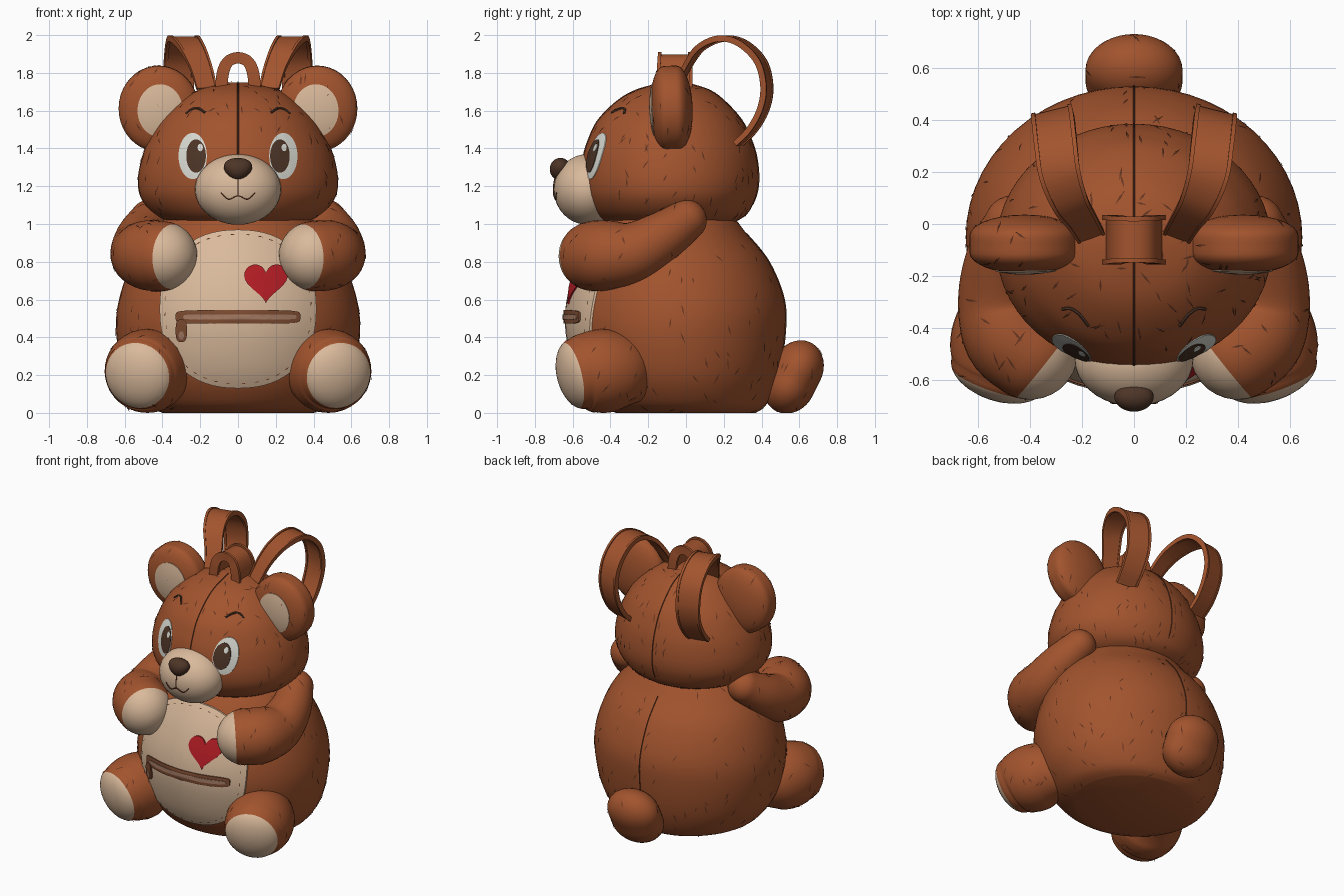
import bpy, math, random
from mathutils import Vector
from mathutils.bvhtree import BVHTree

if "Cube" in bpy.data.objects:
    bpy.data.objects.remove(bpy.data.objects["Cube"])

random.seed(4)
TAU = math.tau


def material(name, r, g, b):
    m = bpy.data.materials.new(name)
    m.diffuse_color = (r, g, b, 1)
    m.use_nodes = True
    m.node_tree.nodes["Principled BSDF"].inputs["Base Color"].default_value = m.diffuse_color
    return m


BROWN = material("brown_fur", 0.36, 0.088, 0.027)
CREAM = material("cream_felt", 0.70, 0.49, 0.33)
DARK = material("dark_brown", 0.075, 0.035, 0.02)
FLICK = material("fur_stroke", 0.13, 0.035, 0.014)
WHITE = material("eye_white", 0.70, 0.70, 0.65)
RED = material("heart_red", 0.45, 0.012, 0.018)
ZIP = material("zip_brown", 0.20, 0.07, 0.03)
TAN = material("zip_teeth", 0.36, 0.19, 0.12)


def make(name, verts, faces, mats, idx=None, angle=40):
    me = bpy.data.meshes.new(name)
    me.from_pydata([(v[0], v[1], max(v[2], 0)) for v in verts], [], faces)
    for m in mats:
        me.materials.append(m)
    if idx:
        me.polygons.foreach_set("material_index", idx)
    me.shade_smooth()
    me.set_sharp_from_angle(angle=math.radians(angle))
    ob = bpy.data.objects.new(name, me)
    bpy.context.collection.objects.link(ob)
    return ob


def spline(pts, n):
    """Catmull-Rom samples through points of any dimension."""
    p = [pts[0]] + list(pts) + [pts[-1]]
    out = []
    for i in range(len(pts) - 1):
        for k in range(n):
            t = k / n
            out.append([0.5 * (2 * b + (c - a) * t + (2 * a - 5 * b + 4 * c - d) * t * t
                               + (3 * b - a - 3 * c + d) * t ** 3)
                        for a, b, c, d in zip(*p[i:i + 4])])
    return out + [list(pts[-1])]


def circle(n, u=1, v=1):
    return [(u * math.cos(TAU * i / n), v * math.sin(TAU * i / n)) for i in range(n)]


def skin(name, rings, mats, tip_ring=9999, angle=40):
    """Bridge equal rings, fill both ends, second material from tip_ring on."""
    n = len(rings[0])
    faces, idx = [tuple(range(n))[::-1]], [0]
    for i in range(len(rings) - 1):
        for j in range(n):
            k = (j + 1) % n
            faces.append((i * n + j, i * n + k, (i + 1) * n + k, (i + 1) * n + j))
            idx.append(int(i >= tip_ring))
    faces.append(tuple(range((len(rings) - 1) * n, len(rings) * n)))
    idx.append(int(tip_ring < 9999))
    return make(name, [v for r in rings for v in r], faces, mats, idx, angle)


def lathe(name, rows, mat, n=56):
    """Rows of z, x radius, y radius, y centre."""
    return skin(name, [[(rx * u, yc + ry * v, z) for u, v in circle(n)]
                       for z, rx, ry, yc in spline(rows, 5)], [mat])


def tube(name, pts, section, mats, ref, caps=(0, 0), n=6, tip=None):
    """Sweep a section along x, y, z, radius points with domed ends."""
    s, K = spline(pts, n), 8
    P = [Vector(q[:3]) for q in s]
    T = [(P[min(i + 1, len(P) - 1)] - P[max(i - 1, 0)]).normalized() for i in range(len(P))]
    items = [(P[i], T[i], s[i][3]) for i in range(len(P))]
    dome = [math.radians(87 * (k + 1) / K) for k in range(K)]
    r0, r1 = s[0][3], s[-1][3]
    start = [(P[0] - T[0] * r0 * caps[0] * math.sin(a), T[0], r0 * math.cos(a)) for a in reversed(dome)]
    end = [(P[-1] + T[-1] * r1 * caps[1] * math.sin(a), T[-1], r1 * math.cos(a)) for a in dome]
    items = (start if caps[0] else []) + items + (end if caps[1] else [])
    rings = []
    for c, t, r in items:
        A = Vector(ref)
        A = (A - t * A.dot(t)).normalized()
        B = t.cross(A)
        rings.append([c + A * (u * r) + B * (v * r) for u, v in section])
    return skin(name, rings, mats, 9999 if tip is None else len(rings) - 1 - K + tip)


def ball(name, loc, size, mat, taper=0):
    rings = []
    for i in range(1, 24):
        a = math.pi * i / 24
        z, r = -math.cos(a), math.sin(a)
        rings.append([(loc[0] + size[0] * r * u * (1 + taper * z), loc[1] + size[1] * r * v,
                       loc[2] + size[2] * z) for u, v in circle(36)])
    return skin(name, rings, [mat])


def bvh(ob):
    return BVHTree.FromPolygons([v.co for v in ob.data.vertices], [p.vertices[:] for p in ob.data.polygons])


def project(tree, x, z, off):
    hit = tree.ray_cast(Vector((x, -2, z)), Vector((0, 1, 0)))[0]
    return Vector((x, (hit.y if hit else -0.45) - off, z))


def oval(cx, cz, rx, rz, p=1.0, n=48):
    f = lambda c: math.copysign(abs(c) ** p, c)
    return [(cx + rx * f(u), cz + rz * f(v)) for u, v in circle(n)]


def patch(name, outline, tree, off, mat, K=7):
    """Thin plate laid on the front of a surface."""
    n = len(outline)
    cx, cz = (sum(c) / n for c in zip(*outline))
    verts = [project(tree, cx, cz, off)]
    for k in range(1, K + 2):
        f, o = min(k / K, 1), off if k <= K else -0.004
        verts += [project(tree, cx + (x - cx) * f, cz + (z - cz) * f, o) for x, z in outline]
    faces = [(0, 1 + j, 1 + (j + 1) % n) for j in range(n)]
    for k in range(K):
        a, b = 1 + k * n, 1 + (k + 1) * n
        faces += [(a + j, b + j, b + (j + 1) % n, a + (j + 1) % n) for j in range(n)]
    return make(name, verts, faces, [mat])


def stroke(name, pts, tree, r, mat):
    path = [(*project(tree, x, z, 0.002), r) for x, z in spline(pts, 4)]
    return tube(name, path, circle(6), [mat], (0, 1, 0.1), n=1)


def dashes(name, items, mat):
    """Flat slivers: position, direction, normal, length, width."""
    v, f = [], []
    for p, d, nrm, l, w in items:
        s, b = nrm.cross(d).normalized() * w, len(v)
        v += [p - d * l / 2, p + s + nrm * 0.004, p + d * l / 2 + nrm * 0.004, p - s + nrm * 0.004]
        f.append((b, b + 3, b + 2, b + 1))
    return make(name, v, f, [mat])


# Body and head
body_rows = [(0, .40, .37, 0), (.05, .50, .45, -.02), (.2, .60, .53, -.04), (.42, .645, .575, -.05),
             (.6, .63, .57, -.05), (.8, .56, .50, -.06), (.95, .46, .40, -.08), (1.05, .36, .32, -.08),
             (1.15, .2, .2, -.08)]
head_rows = [(.965, .10, .10, -.08), (.985, .28, .26, -.08), (1.04, .425, .39, -.08), (1.13, .51, .45, -.085),
             (1.23, .53, .47, -.085), (1.35, .51, .46, -.085), (1.45, .47, .43, -.085),
             (1.55, .41, .38, -.085), (1.65, .31, .285, -.08), (1.71, .21, .19, -.07), (1.75, .05, .05, -.06)]
body = lathe("body", body_rows, BROWN)
head = lathe("head", head_rows, BROWN)
body_t, head_t = bvh(body), bvh(head)
furry = [(body, 150), (head, 210)]

# Centre seams on front and back
for nm, rows, side in (("head_front_seam", head_rows[4:], -1), ("head_back_seam", head_rows[2:], 1),
                       ("body_back_seam", body_rows[1:7], 1)):
    tube(nm, [(0, yc + side * ry, z, .004) for z, rx, ry, yc in rows], circle(6), [FLICK], (1, 0, 0))

# Belly panel with stitches, heart and zip pocket
patch("belly_panel", oval(0, .55, .415, .42, .88, 64), body_t, .012, CREAM, 10)
st = [project(body_t, x, z, .014) for x, z in oval(0, .55, .385, .395, .88, 120)]
dashes("belly_stitches", [(st[i], (st[i + 1] - st[i - 1]).normalized(), Vector((st[i].x, -.5, 0)).normalized(),
                           .03, .003) for i in range(1, 119, 3)], ZIP)
heart = [(.148 + .0072 * 16 * math.sin(-t) ** 3,
          .70 + .0072 * (13 * math.cos(t) - 5 * math.cos(2 * t) - 2 * math.cos(3 * t) - math.cos(4 * t)))
         for t in (TAU * i / 60 for i in range(60))]
patch("heart", heart, body_t, .02, RED)
patch("zip_tape", oval(0, .508, .33, .036, .35, 96), body_t, .02, ZIP)
patch("zip_teeth", oval(.01, .508, .30, .014, .35, 96), body_t, .024, TAN)
patch("zip_pull", oval(-.30, .435, .03, .06, .7), body_t, .028, ZIP)
patch("zip_pull_hole", oval(-.30, .41, .014, .022), body_t, .031, TAN)

# Muzzle, nose, mouth
muzzle = ball("muzzle", (0, -.52, 1.183), (.228, .18, .187), CREAM)
muzzle_t = bvh(muzzle)
ball("nose", (0, -.665, 1.29), (.073, .056, .06), DARK, .25)
stroke("mouth", [(-.09, 1.165), (-.05, 1.13), (0, 1.15), (.05, 1.13), (.09, 1.165)], muzzle_t, .0035, FLICK)
stroke("lip_line", [(0, 1.15), (0, 1.19), (0, 1.25)], muzzle_t, .0035, FLICK)

strap = [(-1, -.2), (-.8, -.2), (-.8, -.12), (.8, -.12), (.8, -.2), (1, -.2),
         (1, .2), (.8, .2), (.8, .12), (-.8, .12), (-.8, .2), (-1, .2)]

for s, side in ((-1, "left"), (1, "right")):
    # Eyes and brows
    patch(side + "_eye", oval(s * .24, 1.36, .075, .122), head_t, .004, WHITE)
    patch(side + "_pupil", oval(s * .222, 1.36, .052, .088), head_t, .007, DARK)
    patch(side + "_glint", oval(s * .222 + .022, 1.405, .014, .02, n=16), head_t, .010, WHITE, 3)
    stroke(side + "_brow", [(s * .175, 1.59), (s * .21, 1.612), (s * .245, 1.608), (s * .275, 1.585)],
           head_t, .007, DARK)
    # Ears
    ear = tube(side + "_ear", [(s * .42, -.045, 1.612, .212), (s * .42, -.11, 1.61, .212)],
               circle(40, 1, 1.07), [BROWN], (1, 0, 0), (.38, .38), 3)
    patch(side + "_inner_ear", oval(s * .412, 1.60, .12, .14), bvh(ear), .004, CREAM)
    # Arms with felt paw tips
    arm = tube(side + "_arm", [(s * .465, 0, 1.02, .11), (s * .51, -.13, .93, .135), (s * .515, -.28, .85, .162),
                               (s * .475, -.42, .835, .185), (s * .40, -.49, .83, .185)],
               circle(36), [BROWN, CREAM], (0, 0, 1), (1, 1), 6, 2)
    # Legs with felt soles
    leg = tube(side + "_leg", [(s * .39, -.24, .19, .14), (s * .44, -.34, .215, .205),
                               (s * .48, -.44, .222, .222), (s * .507, -.53, .215, .208),
                               (s * .52, -.57, .207, .19)],
               circle(36), [BROWN, CREAM], (0, 0, 1), (.7, .55), 5, 2)
    furry += [(ear, 18), (arm, 34), (leg, 28)]
    # Shoulder straps
    tube(side + "_shoulder_strap",
         [(s * .165, -.05, 1.72, .055), (s * .20, .01, 1.84, .06), (s * .245, .08, 1.935, .07),
          (s * .285, .19, 1.982, .08), (s * .30, .30, 1.955, .082), (s * .31, .395, 1.86, .082),
          (s * .315, .428, 1.73, .08), (s * .31, .41, 1.61, .078), (s * .305, .35, 1.50, .075),
          (s * .295, .27, 1.42, .072)], strap, [BROWN], (1, -.25 * s, 0))

# Top carry handle and tail
tube("carry_handle", [(-.09, -.06, 1.70, .095), (-.08, -.06, 1.80, .095), (-.052, -.06, 1.86, .09),
                      (0, -.06, 1.88, .088), (.052, -.06, 1.86, .09), (.08, -.06, 1.80, .095),
                      (.09, -.06, 1.70, .095)], [(u, v * 1.7) for u, v in strap], [BROWN], (0, 1, 0))
tail = tube("tail", [(0, .55, .15, .187), (0, .59, .23, .187)],
            circle(36, 1, .72), [BROWN], (1, 0, 0), (.85, .85))
furry.append((tail, 14))

# Scattered fur strokes on the brown surfaces
items = []
for ob, count in furry:
    polys = [p for p in ob.data.polygons if p.material_index == 0 and len(p.vertices) == 4]
    for p in random.choices(polys, [q.area for q in polys], k=count):
        c, nrm = p.center.copy(), p.normal.copy()
        if c.y < -.38 and abs(c.x) < .44 and ob in (body, head) and c.z < 1.5:
            continue
        d = Vector((random.uniform(-.7, .7), random.uniform(-.7, .7), -1))
        d = (d - nrm * d.dot(nrm)).normalized()
        items.append((c, d, nrm, random.uniform(.04, .075), .0045))
dashes("fur_strokes", items, FLICK)
